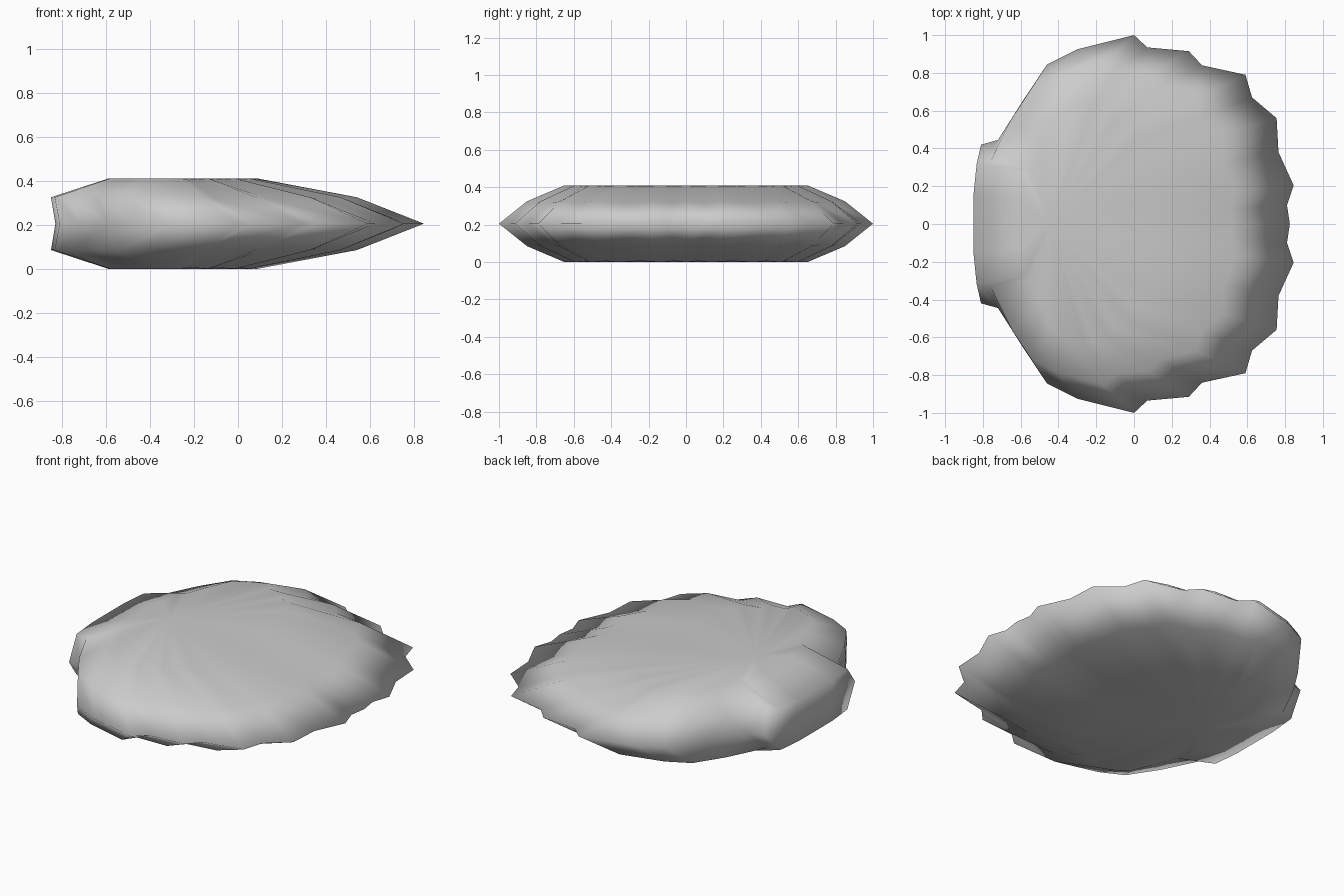
import bpy, bmesh

cube = bpy.data.objects.get("Cube")
if cube:
    bpy.data.objects.remove(cube, do_unlink=True)

mat = bpy.data.materials.new("shell grey")
mat.use_nodes = True
grey = (0.6, 0.6, 0.6, 1)
mat.diffuse_color = grey
mat.node_tree.nodes["Principled BSDF"].inputs["Base Color"].default_value = grey

MID, HALF = 0.205, 0.205

# Half of the scalloped rim, from the hinge round to the front lip
half_rim = [(-.83, 0), (-.83, .2), (-.81, .42), (-.72, .445), (-.59, .65),
            (-.46, .845), (-.30, .925), (0, 1), (.07, .935), (.29, .915),
            (.36, .84), (.59, .79), (.625, .67), (.755, .56), (.765, .38),
            (.845, .205), (.81, .1), (.825, 0)]
valleys = {8, 10, 12, 14, 16}
n = len(half_rim)
rim = [(x, y, i in valleys) for i, (x, y) in enumerate(half_rim)]
rim += [(x, -y, i in valleys) for i, (x, y) in reversed(list(enumerate(half_rim))[1:-1])]


def shoulder(x, y, valley):
    """Ring between rim and crown; it overhangs the rim at the hinge."""
    narrow = 0.75 if x < -0.7 else 0.85
    return -0.85 + (x + 0.83) * 0.83, y * narrow, 0.12 - 0.008 * valley


def crown(x, y, valley):
    """Edge of the flat crown, with shallow grooves between the ribs."""
    return -0.59 + (x + 0.83) * 0.406, y * 0.65, HALF - 0.006 * valley


bm = bmesh.new()
rim_verts = [bm.verts.new((x, y, MID)) for x, y, v in rim]


def bridge(a, b):
    for i in range(len(a)):
        j = (i + 1) % len(a)
        bm.faces.new((a[i], a[j], b[j], b[i]))


# Upper and lower valves share the rim
for side in (1, -1):
    previous = rim_verts
    for ring in (shoulder, crown):
        verts = []
        for point in rim:
            x, y, h = ring(*point)
            verts.append(bm.verts.new((x, y, MID + side * h)))
        bridge(previous, verts)
        previous = verts
    centre = bm.verts.new((-0.45, 0, MID + side * HALF))
    for i in range(len(previous)):
        bm.faces.new((previous[i], previous[(i + 1) % len(previous)], centre))

bmesh.ops.recalc_face_normals(bm, faces=bm.faces)
for face in bm.faces:
    face.smooth = True
mesh = bpy.data.meshes.new("clam_shell")
bm.to_mesh(mesh)
bm.free()
mesh.materials.append(mat)
shell = bpy.data.objects.new("clam_shell", mesh)
bpy.context.collection.objects.link(shell)
